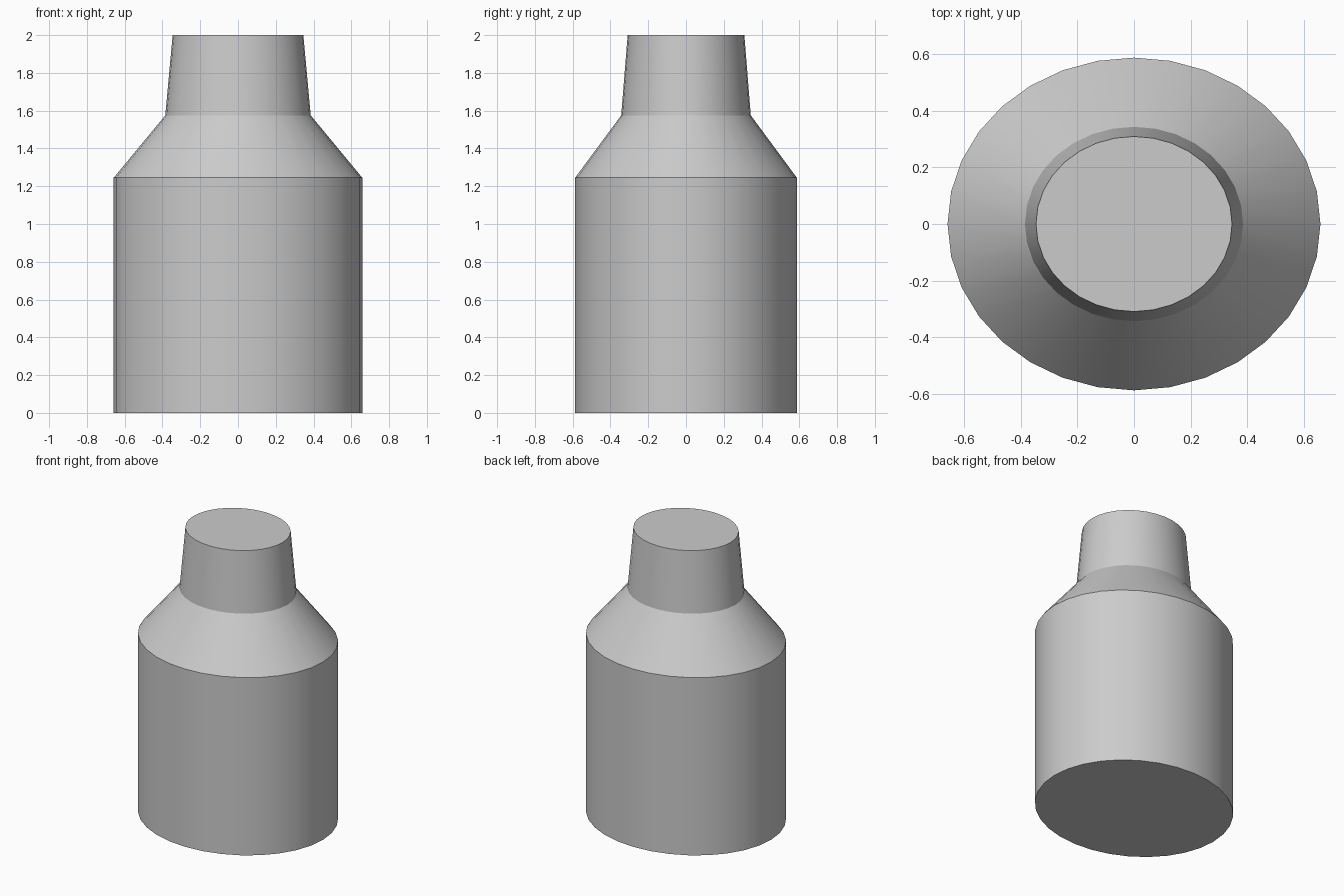
import bpy, bmesh
from math import cos, sin, tau, radians

cube = bpy.data.objects.get("Cube")
if cube:
    bpy.data.objects.remove(cube, do_unlink=True)

SEGMENTS = 32

# One plain grey for the whole bottle
grey = bpy.data.materials.new("plain grey")
grey.use_nodes = True
colour = (0.6, 0.6, 0.6, 1)
grey.diffuse_color = colour
grey.node_tree.nodes["Principled BSDF"].inputs["Base Color"].default_value = colour

# Oval rings from base to mouth: half width, half depth, height
profile = [
    (0.658, 0.587, 0),      # base
    (0.658, 0.587, 1.245),  # shoulder
    (0.385, 0.343, 1.575),  # neck bottom
    (0.346, 0.309, 2),      # neck top
]

bm = bmesh.new()
rings = []
for rx, ry, z in profile:
    rings.append([bm.verts.new((rx * cos(tau * i / SEGMENTS), ry * sin(tau * i / SEGMENTS), z))
                  for i in range(SEGMENTS)])

# Walls between neighbouring rings
for low, high in zip(rings, rings[1:]):
    for i in range(SEGMENTS):
        j = (i + 1) % SEGMENTS
        bm.faces.new((low[i], low[j], high[j], high[i]))

# Flat closed ends
bm.faces.new(reversed(rings[0]))
bm.faces.new(rings[-1])

mesh = bpy.data.meshes.new("bottle")
bm.to_mesh(mesh)
bm.free()
mesh.materials.append(grey)
bottle = bpy.data.objects.new("bottle", mesh)
bpy.context.collection.objects.link(bottle)

# Smooth around the oval, crisp at shoulder, neck and ends
bpy.ops.object.select_all(action='DESELECT')
bottle.select_set(True)
bpy.context.view_layer.objects.active = bottle
bpy.ops.object.shade_smooth_by_angle(angle=radians(25))
